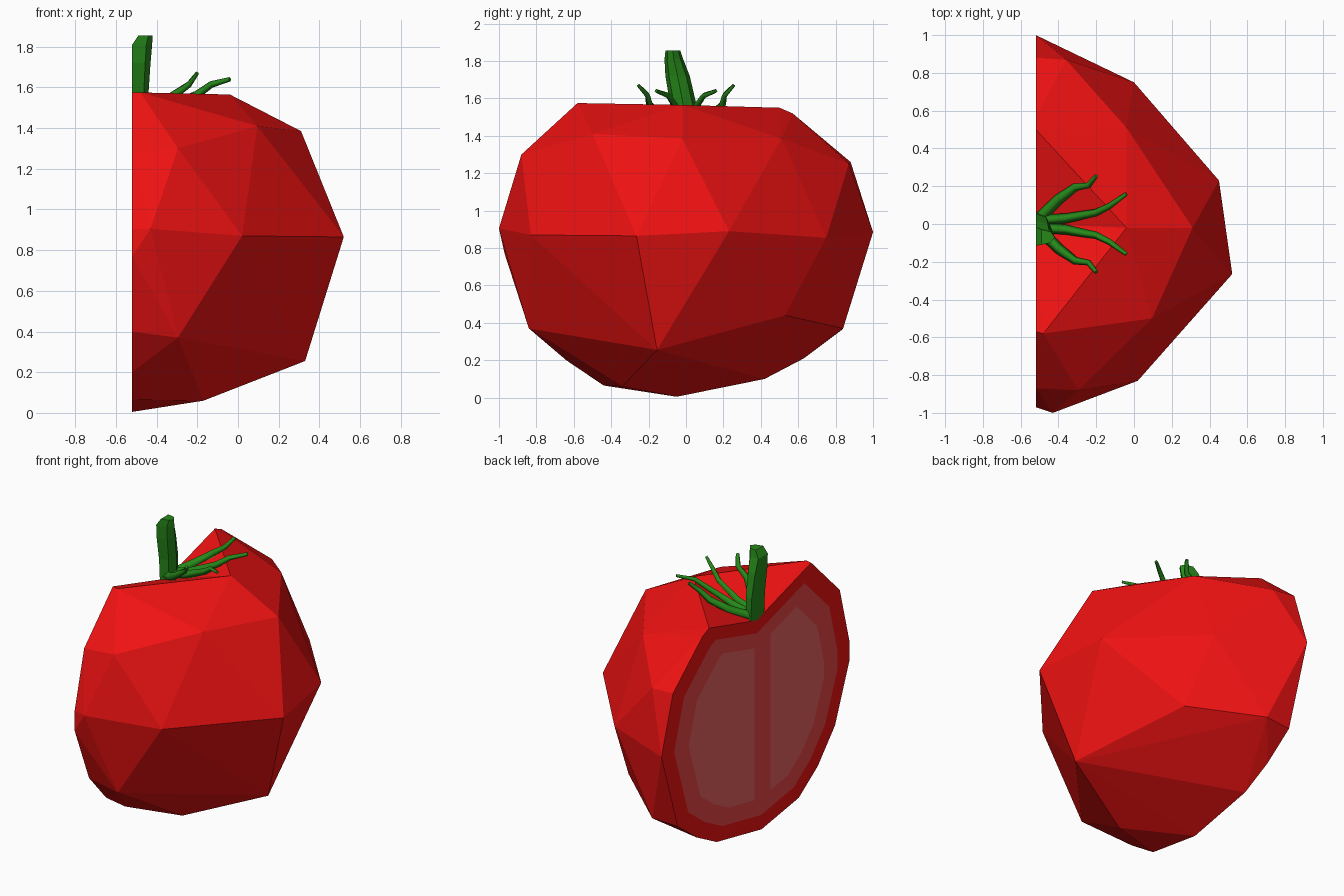
import bpy, bmesh, math
from mathutils import Vector

if "Cube" in bpy.data.objects:
    bpy.data.objects.remove(bpy.data.objects["Cube"])

CUT = -0.52


def material(name, rgb):
    m = bpy.data.materials.new(name)
    m.diffuse_color = (*rgb, 1)
    m.use_nodes = True
    m.node_tree.nodes["Principled BSDF"].inputs["Base Color"].default_value = m.diffuse_color
    return m


SKIN = material("red_skin", (0.87, 0.006, 0.006))
FLESH = material("flesh", (0.8, 0.06, 0.06))
PULP = material("pulp", (0.8, 0.12, 0.12))
GREEN = material("stem_green", (0.02, 0.25, 0.01))


def finish(bm, name, mat):
    bmesh.ops.recalc_face_normals(bm, faces=bm.faces[:])
    me = bpy.data.meshes.new(name)
    bm.to_mesh(me)
    bm.free()
    ob = bpy.data.objects.new(name, me)
    me.materials.append(mat)
    bpy.context.collection.objects.link(ob)
    return ob


# Cut outline (y, z), running from the front rim round the bottom to the back rim
profile = [(-.57, 1.575), (-.87, 1.28), (-.97, .905), (-.97, .77), (-.82, .40),
           (-.64, .20), (-.44, .065), (-.05, .005), (.42, .10), (.63, .21),
           (.83, .36), (1.0, .885), (.88, 1.26), (.57, 1.52), (.50, 1.55)]
dip = (0, 1.41)

# Faceted outer skin corners, from rim to base
corners = [(-.48, -.58, 1.575), (-.04, -.02, 1.565),
           (.31, -.02, 1.385), (.095, -.50, 1.41), (-.04, .51, 1.385),
           (-.295, -.88, 1.30), (-.36, .87, 1.25),
           (-.43, -1.0, .905), (.02, -.83, .87), (.52, -.265, .865),
           (.45, .23, .89), (0, .75, .855),
           (-.295, -.84, .37), (.04, -.55, .44), (.33, -.155, .255),
           (.05, .53, .44), (-.34, .84, .37), (-.17, -.34, .06)]

# Body: hull, with the top opened into a hollow and the cut side closed flat
bm = bmesh.new()
edge_verts = [bm.verts.new((CUT, y, z)) for y, z in profile]
outer = [bm.verts.new(c) for c in corners]
rim = [edge_verts[0], outer[0], outer[1], edge_verts[-1]]
bmesh.ops.convex_hull(bm, input=bm.verts[:])
gone = [f for f in bm.faces
        if all(v in rim for v in f.verts) or all(v.co.x < CUT + .001 for v in f.verts)]
bmesh.ops.delete(bm, geom=gone, context='FACES')
low = bm.verts.new((CUT, *dip))
for a, b in zip(rim, rim[1:]):
    bm.faces.new((low, a, b))
bmesh.ops.holes_fill(bm, edges=[e for e in bm.edges if e.is_boundary], sides=0)
finish(bm, "tomato_half", SKIN)


# Flesh layers on the cut side
def cut_layer(name, scale, x, mat, planes=()):
    bm = bmesh.new()
    c = Vector((0, .76))
    pts = [c + (Vector(p) - c) * scale for p in profile + [dip]]
    bm.faces.new([bm.verts.new((x, p.x, p.y)) for p in pts])
    bmesh.ops.triangulate(bm, faces=bm.faces[:])
    for y, side in planes:
        bmesh.ops.bisect_plane(bm, geom=bm.verts[:] + bm.edges[:] + bm.faces[:],
                               plane_co=(0, y, 0), plane_no=(0, side, 0), clear_inner=True)
    for f in bm.faces:
        if f.normal.x > 0:
            f.normal_flip()
    me = bpy.data.meshes.new(name)
    bm.to_mesh(me)
    bm.free()
    me.materials.append(mat)
    bpy.context.collection.objects.link(bpy.data.objects.new(name, me))


cut_layer("flesh_wall", .87, CUT - .002, FLESH)
cut_layer("back_chamber", .72, CUT - .004, PULP, [(.03, 1)])
cut_layer("front_chamber", .72, CUT - .004, PULP, [(-.14, -1)])

# Stem: half-round stack of sections (back x, depth, y centre, half width, z)
sections = [(CUT, .07, -.005, .07, 1.40), (CUT, .08, -.015, .07, 1.57),
            (CUT, .09, -.045, .065, 1.72), (CUT, .098, -.065, .05, 1.81),
            (-.49, .07, -.07, .04, 1.855)]
bm = bmesh.new()
rings = []
for x, d, cy, w, z in sections:
    rings.append([bm.verts.new((x + d * math.sin(t), cy - w * math.cos(t), z))
                  for t in [math.pi * i / 4 for i in range(5)]])
for lo, hi in zip(rings, rings[1:]):
    for i in range(5):
        j = (i + 1) % 5
        bm.faces.new((lo[i], lo[j], hi[j], hi[i]))
bm.faces.new(rings[0])
bm.faces.new(rings[-1])
finish(bm, "stem", GREEN)

# Sepals: tapering curled strips mirrored front and back
sepals = {"long_sepal": [(-.50, .02, 1.45, 1.3), (-.36, .03, 1.49, 1.2), (-.20, .06, 1.565, .9),
                         (-.13, .095, 1.615, .75), (-.04, .16, 1.64, .5)],
          "short_sepal": [(-.49, .04, 1.45, 1.4), (-.40, .13, 1.50, 1.3), (-.31, .195, 1.565, 1.0),
                          (-.24, .205, 1.615, .75), (-.20, .255, 1.67, .5)]}
for name, path in sepals.items():
    for label, s in (("back", 1), ("front", -1)):
        cu = bpy.data.curves.new(f"{label}_{name}", 'CURVE')
        cu.dimensions = '3D'
        cu.bevel_depth = .022
        cu.bevel_resolution = 0
        cu.use_fill_caps = True
        sp = cu.splines.new('POLY')
        sp.points.add(len(path) - 1)
        for p, (x, y, z, r) in zip(sp.points, path):
            p.co = (x, s * y, z, 1)
            p.radius = r
        cu.materials.append(GREEN)
        bpy.context.collection.objects.link(bpy.data.objects.new(cu.name, cu))
